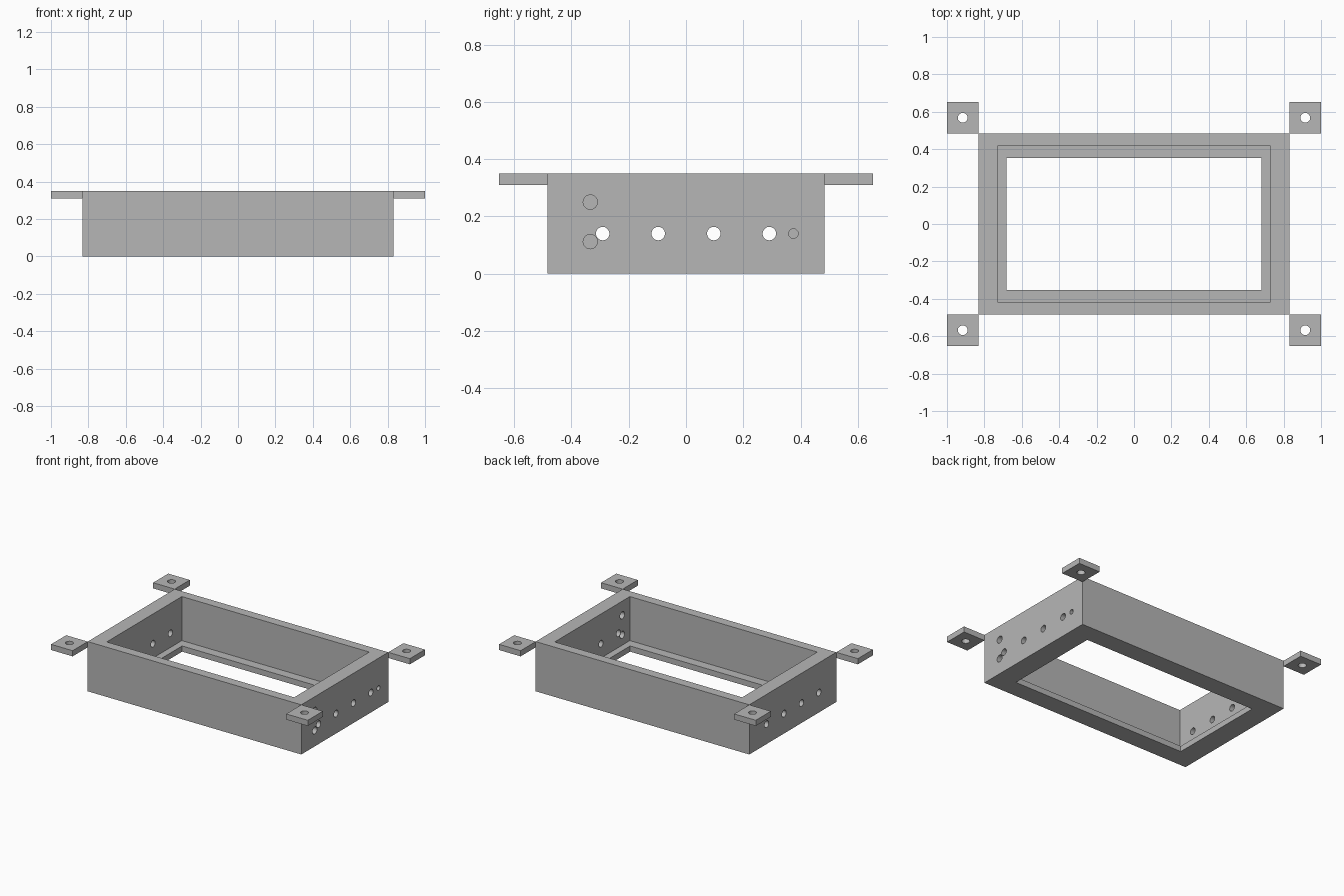
import bpy
from math import pi

old = bpy.data.objects.get("Cube")
if old:
    bpy.data.objects.remove(old, do_unlink=True)

grey = bpy.data.materials.new("plain grey")
grey.use_nodes = True
COLOUR = (0.47, 0.47, 0.47, 1)
grey.diffuse_color = COLOUR
grey.node_tree.nodes["Principled BSDF"].inputs["Base Color"].default_value = COLOUR


def box(name, low, high):
    """Box between two opposite corners."""
    centre = [(a + b) / 2 for a, b in zip(low, high)]
    bpy.ops.mesh.primitive_cube_add(size=1, location=centre)
    ob = bpy.context.object
    ob.name = name
    ob.scale = [b - a for a, b in zip(low, high)]
    bpy.ops.object.transform_apply(location=False, rotation=False, scale=True)
    ob.data.materials.append(grey)
    return ob


def drill(name, centre, radius, depth, along_x=False):
    """Cylinder cutter, upright or lying along x."""
    bpy.ops.mesh.primitive_cylinder_add(
        vertices=32, radius=radius, depth=depth, location=centre,
        rotation=(0, pi / 2 if along_x else 0, 0))
    ob = bpy.context.object
    ob.name = name
    ob.data.materials.append(grey)
    return ob


def cut(target, cutters):
    """Subtract each cutter, then discard it."""
    for cutter in cutters:
        mod = target.modifiers.new("cut", 'BOOLEAN')
        mod.operation = 'DIFFERENCE'
        mod.solver = 'EXACT'
        mod.object = cutter
        bpy.context.view_layer.objects.active = target
        bpy.ops.object.modifier_apply(modifier=mod.name)
        bpy.data.objects.remove(cutter, do_unlink=True)
    bpy.ops.object.select_all(action='DESELECT')
    target.select_set(True)
    bpy.context.view_layer.objects.active = target
    bpy.ops.object.shade_smooth_by_angle(angle=pi / 6)


# Main dimensions
HX, HY, TOP = 0.832, 0.484, 0.35
THICK = 0.04
TAB = 0.168

# Open housing with a floor ledge around a rectangular opening
housing = box("housing", (-HX, -HY, 0), (HX, HY, TOP))
cutters = [
    box("cavity_cutter", (-0.73, -0.418, THICK), (0.73, 0.418, 1)),
    box("opening_cutter", (-0.682, -0.352, -0.5), (0.682, 0.352, 0.5)),
]

# Row of holes through both end walls
for i in range(4):
    y = (i - 1.5) * 0.194
    cutters.append(drill("end_hole_cutter", (0, y, 0.14), 0.0235, 3, True))

# Extra holes in the +x end wall only
for y, z, r in ((-0.334, 0.25, 0.025), (-0.334, 0.112, 0.025), (0.375, 0.14, 0.0165)):
    cutters.append(drill("extra_hole_cutter", (HX, y, z), r, 0.5, True))
cut(housing, cutters)

# Mounting tabs at the four corners
for sx, side in ((-1, "right"), (1, "left")):
    for sy, end in ((-1, "front"), (1, "back")):
        xs = sorted((sx * HX, sx * (HX + TAB)))
        ys = sorted((sy * HY, sy * (HY + TAB)))
        tab = box(f"mounting_tab_{end}_{side}",
                  (xs[0], ys[0], TOP - THICK), (xs[1], ys[1], TOP))
        hole = drill("screw_hole_cutter",
                     (sum(xs) / 2, sum(ys) / 2, TOP), 0.026, 0.3)
        cut(tab, [hole])
